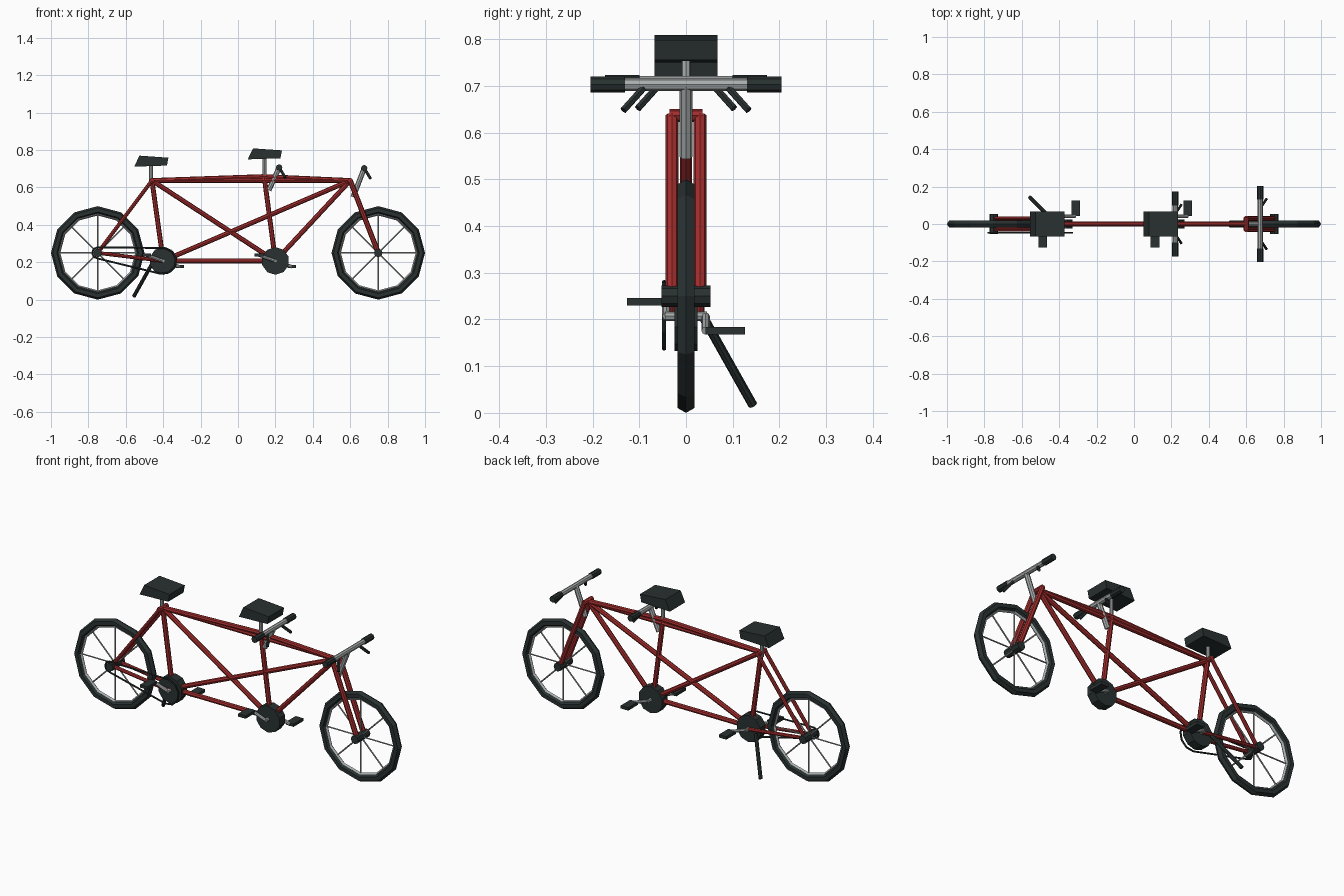
import bpy, bmesh, math
from mathutils import Vector, Matrix

cube = bpy.data.objects.get("Cube")
if cube:
    bpy.data.objects.remove(cube, do_unlink=True)


def material(name, rgb):
    m = bpy.data.materials.new(name)
    m.use_nodes = True
    m.diffuse_color = (*rgb, 1)
    m.node_tree.nodes["Principled BSDF"].inputs["Base Color"].default_value = (*rgb, 1)
    return m


RED = material("frame red", (0.36, 0.026, 0.026))
DARK = material("dark rubber", (0.022, 0.031, 0.030))
GREY = material("metal grey", (0.40, 0.42, 0.42))


def finish(bm, name, mat):
    bmesh.ops.recalc_face_normals(bm, faces=bm.faces)
    mesh = bpy.data.meshes.new(name)
    bm.to_mesh(mesh)
    bm.free()
    mesh.materials.append(mat)
    obj = bpy.data.objects.new(name, mesh)
    bpy.context.collection.objects.link(obj)
    return obj


def add_rod(bm, a, b, r, sides=8):
    a, b = Vector(a), Vector(b)
    rot = (b - a).to_track_quat("Z", "Y").to_matrix().to_4x4()
    bmesh.ops.create_cone(bm, cap_ends=True, segments=sides, radius1=r, radius2=r,
                          depth=(b - a).length,
                          matrix=Matrix.Translation((a + b) / 2) @ rot)


def rods(name, pairs, r, mat, sides=8):
    bm = bmesh.new()
    for a, b in pairs:
        add_rod(bm, a, b, r, sides)
    return finish(bm, name, mat)


def box(name, centre, size, mat):
    bm = bmesh.new()
    bmesh.ops.create_cube(bm, size=1, matrix=Matrix.Translation(centre) @ Matrix.Diagonal((*size, 1)))
    return finish(bm, name, mat)


def ring(name, centre, major, minor_r, minor_y, steps, sides, mat):
    # Faceted ring standing in the xz plane
    bm = bmesh.new()
    loops = []
    for i in range(steps):
        t = math.tau * i / steps
        loop = []
        for j in range(sides):
            p = math.tau * j / sides
            r = major + minor_r * math.cos(p)
            loop.append(bm.verts.new((centre[0] + r * math.cos(t),
                                      minor_y * math.sin(p), centre[1] + r * math.sin(t))))
        loops.append(loop)
    for i in range(steps):
        a, b = loops[i], loops[(i + 1) % steps]
        for j in range(sides):
            k = (j + 1) % sides
            bm.faces.new((a[j], a[k], b[k], b[j]))
    return finish(bm, name, mat)


# Wheels with tyre, rim, spokes and hub
HUB_Z = 0.25
for side, x in (("rear", -0.75), ("front", 0.75)):
    ring(side + "_tyre", (x, HUB_Z), 0.229, 0.021, 0.021, 12, 6, DARK)
    ring(side + "_rim", (x, HUB_Z), 0.207, 0.007, 0.009, 12, 4, GREY)
    spokes = []
    for i in range(8):
        t = math.tau * i / 8
        spokes.append(((x, 0, HUB_Z),
                       (x + 0.205 * math.cos(t), 0, HUB_Z + 0.205 * math.sin(t))))
    rods(side + "_spokes", spokes, 0.004, GREY, 6)
    rods(side + "_hub", [((x, -0.053, HUB_Z), (x, 0.053, HUB_Z))], 0.023, DARK)

# Main frame tubes
seat_rear, seat_front = (-0.46, 0, 0.637), (0.14, 0, 0.658)
head = (0.6, 0, 0.637)
crank_rear, crank_front = (-0.4, 0, 0.207), (0.2, 0, 0.207)
rods("main_frame", [
    (seat_rear, seat_front), (seat_front, head), (seat_rear, head),
    (seat_rear, crank_rear), (seat_front, crank_front),
    (head, crank_front), (head, crank_rear),
    (seat_rear, crank_front), (crank_rear, crank_front)], 0.013, RED)

# Paired fork blades, seat stays and chain stays
for side, s in (("right", -1), ("left", 1)):
    y = 0.03 * s
    rods(side + "_fork_blade", [((0.6, y, 0.637), (0.75, y, HUB_Z))], 0.014, RED)
    rods(side + "_rear_stays", [((-0.46, y, 0.637), (-0.75, y, HUB_Z)),
                                ((-0.4, y, 0.207), (-0.75, y, HUB_Z))], 0.010, RED)
rods("joint_lugs", [((-0.46, -0.035, 0.637), (-0.46, 0.035, 0.637)),
                    ((0.6, -0.035, 0.637), (0.6, 0.035, 0.637))], 0.014, RED)


# Saddles on posts
def saddle(name, x, z):
    profile = [(-0.09, -0.003), (0.085, 0.003), (0.093, 0.045), (-0.062, 0.056)]
    bm = bmesh.new()
    face = bm.faces.new([bm.verts.new((x + px, -0.067, z + pz)) for px, pz in profile])
    new = bmesh.ops.extrude_face_region(bm, geom=[face])["geom"]
    bmesh.ops.translate(bm, vec=(0, 0.134, 0),
                        verts=[v for v in new if isinstance(v, bmesh.types.BMVert)])
    finish(bm, name + "_saddle", DARK)
    rods(name + "_seat_post", [((x, 0, z - 0.1), (x, 0, z + 0.01))], 0.010, GREY)


saddle("rear", -0.465, 0.714)
saddle("front", 0.142, 0.753)


# Handlebars with stem, grips and brake levers
def handlebar(name, x, z, half, foot):
    bar = half - 0.06
    rods(name + "_stem", [(foot, (x, 0, z))], 0.014, GREY)
    rods(name + "_bar", [((x, -bar, z), (x, bar, z))], 0.014, GREY)
    for side, s in (("right", -1), ("left", 1)):
        rods(f"{name}_{side}_grip", [((x, s * (half - 0.073), z), (x, s * half, z))], 0.017, DARK)
        rods(f"{name}_{side}_brake_lever",
             [((x + 0.003, s * (half - 0.115), z - 0.005),
               (x + 0.033, s * (half - 0.07), z - 0.055))], 0.008, DARK, 6)


handlebar("front", 0.675, 0.703, 0.204, (0.615, 0, 0.548))
handlebar("rear", 0.22, 0.707, 0.173, (0.165, 0, 0.585))

# Crank drums, arms and pedals
for name, (x, _, z) in (("rear", crank_rear), ("front", crank_front)):
    rods(name + "_crank_drum", [((x, -0.025, z), (x, 0.025, z))], 0.074, DARK, 10)
    rods(name + "_crank_axle", [((x, -0.045, z), (x, 0.045, z))], 0.010, GREY)
    for side, s in (("right", -1), ("left", 1)):
        tip = (x + 0.088 * s, 0.042 * s, z - 0.031 * s)
        rods(f"{name}_{side}_crank_arm", [((x, 0.042 * s, z), tip)], 0.009, GREY)
        box(f"{name}_{side}_pedal", (tip[0], 0.084 * s, tip[2]), (0.046, 0.084, 0.016), DARK)

# Chain loop around the rear drum and rear hub
chain = [(-0.75 + 0.03 * math.cos(a), -0.047, HUB_Z + 0.03 * math.sin(a))
         for a in [math.radians(d) for d in range(90, 271, 45)]]
chain += [(-0.4 + 0.07 * math.cos(a), -0.047, 0.207 + 0.07 * math.sin(a))
          for a in [math.radians(d) for d in range(-100, 81, 36)]]
rods("chain", list(zip(chain, chain[1:] + chain[:1])), 0.005, DARK, 6)

# Kickstand
rods("kickstand", [((-0.455, 0.04, 0.2), (-0.557, 0.143, 0.017))], 0.010, DARK)
